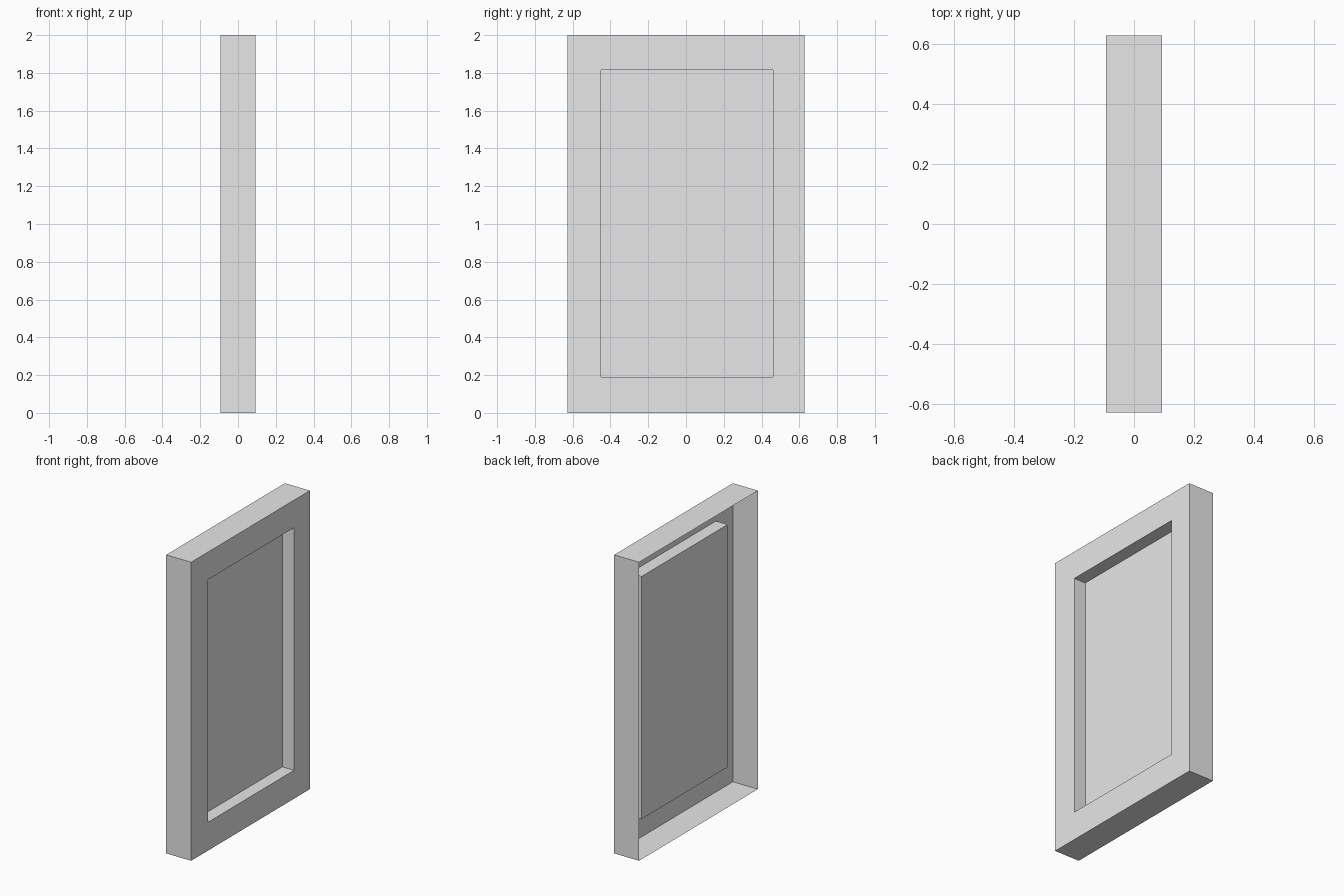
import bpy
import bmesh

cube = bpy.data.objects.get("Cube")
if cube:
    bpy.data.objects.remove(cube, do_unlink=True)

HALF_DEPTH = 0.0925
RECESS_DEPTH = 0.087

grey = bpy.data.materials.new("light_grey")
grey.use_nodes = True
colour = (0.8, 0.8, 0.8, 1.0)
grey.diffuse_color = colour
grey.node_tree.nodes["Principled BSDF"].inputs["Base Color"].default_value = colour

bm = bmesh.new()


def rectangle(x, bounds):
    """Four vertices of an upright rectangle, anticlockwise seen from +x."""
    y0, y1, z0, z1 = bounds
    corners = [(y0, z0), (y1, z0), (y1, z1), (y0, z1)]
    return [bm.verts.new((x, y, z)) for y, z in corners]


outer = (-0.628, 0.628, 0.0, 2.0)
inner = (-0.449, 0.461, 0.19, 1.815)

# Thin shell, open at the back: side walls, face border, recess walls
loops = [
    rectangle(-HALF_DEPTH, outer),
    rectangle(HALF_DEPTH, outer),
    rectangle(HALF_DEPTH, inner),
    rectangle(HALF_DEPTH - RECESS_DEPTH, inner),
]
for a, b in zip(loops, loops[1:]):
    for i in range(4):
        j = (i + 1) % 4
        bm.faces.new((a[i], a[j], b[j], b[i]))

# Recess floor
bm.faces.new(loops[-1])

mesh = bpy.data.meshes.new("recessed_panel")
bm.to_mesh(mesh)
bm.free()
mesh.materials.append(grey)
panel = bpy.data.objects.new("recessed_panel", mesh)
bpy.context.collection.objects.link(panel)
